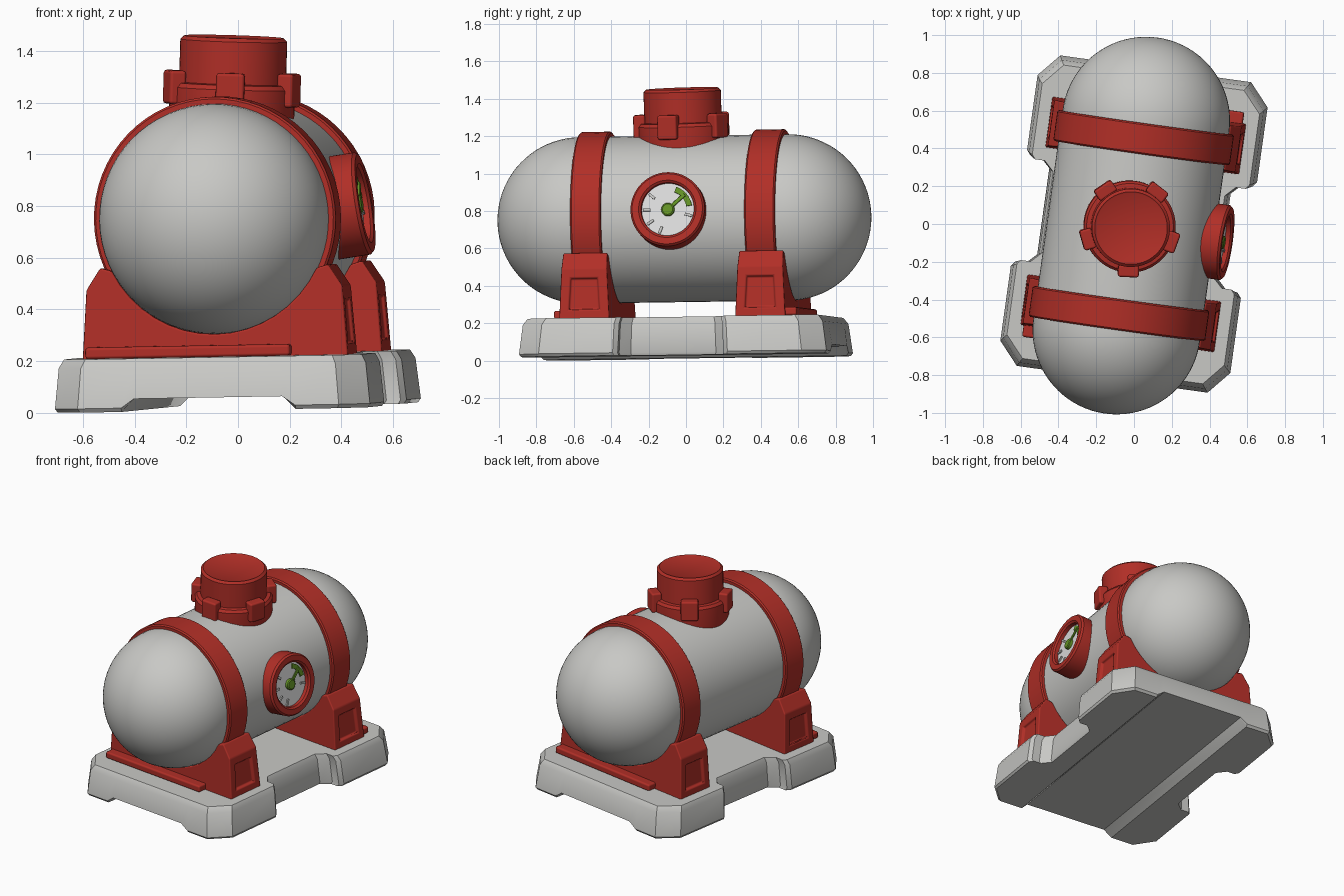
import bpy, bmesh
from math import sin, cos, pi, radians
from mathutils import Matrix, Vector

if "Cube" in bpy.data.objects:
    bpy.data.objects.remove(bpy.data.objects["Cube"])

R, CZ = 0.445, 0.737          # tank radius and axis height
WORLD = (Matrix.Translation((0, 0, 0.021)) @ Matrix.Rotation(radians(-8), 4, 'Z')
         @ Matrix.Rotation(radians(-1), 4, 'Y') @ Matrix.Rotation(radians(0.8), 4, 'X'))


def material(name, rgb):
    m = bpy.data.materials.new(name)
    m.diffuse_color = (*rgb, 1)
    m.use_nodes = True
    m.node_tree.nodes["Principled BSDF"].inputs["Base Color"].default_value = m.diffuse_color
    return m


GREY = material("light_grey", (0.58, 0.58, 0.56))
RED = material("red", (0.44, 0.028, 0.02))
GREEN = material("green", (0.13, 0.30, 0.02))
WHITE = material("dial_white", (0.74, 0.74, 0.74))


def finish(name, bm, mat, matrix=Matrix(), bevel=0.0):
    bmesh.ops.recalc_face_normals(bm, faces=bm.faces)
    bm.transform(WORLD @ matrix)
    me = bpy.data.meshes.new(name)
    bm.to_mesh(me)
    bm.free()
    me.materials.append(mat)
    ob = bpy.data.objects.new(name, me)
    bpy.context.collection.objects.link(ob)
    bpy.ops.object.select_all(action='DESELECT')
    ob.select_set(True)
    bpy.context.view_layer.objects.active = ob
    bpy.ops.object.shade_smooth_by_angle(angle=radians(35))
    if bevel:
        mod = ob.modifiers.new("soft_edges", 'BEVEL')
        mod.width, mod.segments = bevel, 2
        mod.limit_method, mod.angle_limit = 'ANGLE', radians(25)
        mod.harden_normals = True
    return ob


def lathe(name, profile, mat, matrix=Matrix(), closed=False, steps=64):
    """Turn (radius, height) points about the local z axis."""
    bm = bmesh.new()
    vs = [bm.verts.new((r, 0, h)) for r, h in profile]
    es = [bm.edges.new(p) for p in zip(vs, vs[1:] + vs[:1]) if closed or p[0] is not vs[-1]]
    bmesh.ops.spin(bm, geom=vs + es, axis=(0, 0, 1), cent=(0, 0, 0), angle=2 * pi,
                   steps=steps, use_duplicate=False)
    bmesh.ops.remove_doubles(bm, verts=bm.verts, dist=1e-5)
    return finish(name, bm, mat, matrix)


def loft(bm, rings):
    """Skin equal-length rings and cap both ends."""
    rows = [[bm.verts.new(p) for p in ring] for ring in rings]
    n = len(rows[0])
    for a, b in zip(rows, rows[1:]):
        for i in range(n):
            bm.faces.new((a[i], a[(i + 1) % n], b[(i + 1) % n], b[i]))
    bm.faces.new(rows[0])
    bm.faces.new(rows[-1])


def box(name, size, loc, mat, matrix=Matrix(), bevel=0.0):
    bm = bmesh.new()
    bmesh.ops.create_cube(bm, size=1, matrix=Matrix.Translation(loc) @ Matrix.Diagonal((*size, 1)))
    return finish(name, bm, mat, matrix, bevel)


# Base: four chamfered feet joined by a waist, with a channel underneath
quarter = [(0.485, 0.23), (0.54, 0.285), (0.595, 0.285), (0.615, 0.31), (0.615, 0.71), (0.51, 0.83)]
outline = (quarter + [(-x, y) for x, y in quarter[::-1]]
           + [(-x, -y) for x, y in quarter] + [(x, -y) for x, y in quarter[::-1]])
bm = bmesh.new()
loft(bm, [[(x * s, y * s, z) for x, y in outline]
          for s, z in ((0.985, 0), (1, 0.015), (0.975, 0.172), (0.945, 0.205))])
for x in (-0.34, -0.29, 0.29, 0.34):
    bmesh.ops.bisect_plane(bm, geom=bm.verts[:] + bm.edges[:] + bm.faces[:],
                           plane_co=(x, 0, 0), plane_no=(1, 0, 0))
for v in bm.verts:
    if abs(v.co.x) < 0.3 and v.co.z < 0.05:
        v.co.z = 0.05
finish("base", bm, GREY)

# Tank: cylinder with round ends
L = 0.56
dome = [(R * cos(t * pi / 40), L + R * sin(t * pi / 40)) for t in range(21)]
dome[-1] = (0, L + R)
lie = Matrix.Translation((0, 0, CZ)) @ Matrix.Rotation(pi / 2, 4, 'X')
lathe("tank", [(r, -h) for r, h in dome[::-1]] + dome, GREY, lie)

for side, label in ((-1, "front"), (1, "back")):
    # Strap around the tank
    c, w = -side * 0.47, 0.082
    lathe(label + "_strap", [(R - 0.02, c - w), (0.464, c - w), (0.472, c - w + 0.008),
                             (0.472, c + w - 0.008), (0.464, c + w), (R - 0.02, c + w)],
          RED, lie, closed=True)

    # Saddle under the tank, with a recessed panel on each outer face
    arc = [(R * sin(radians(a)), CZ - R * cos(radians(a))) for a in range(64, -65, -8)]
    shape = [(-0.518, 0.2), (0.518, 0.2), (0.5, 0.47), (0.445, 0.555)] + arc \
        + [(-0.445, 0.555), (-0.5, 0.47)]
    bm = bmesh.new()
    loft(bm, [[(x, side * 0.475 + s * (0.135 - 0.045 * (z - 0.2)), z) for x, z in shape]
              for s in (-1, 1)])
    bmesh.ops.recalc_face_normals(bm, faces=bm.faces)
    panels = [f for f in bm.faces if abs(f.normal.x) > 0.95 and abs(f.calc_center_median().x) > 0.5]
    bmesh.ops.inset_individual(bm, faces=panels, thickness=0.07, depth=0)
    bmesh.ops.inset_individual(bm, faces=panels, thickness=0.008, depth=-0.015)
    finish(label + "_saddle", bm, RED, bevel=0.01)

    # Low bar lying beside the saddle
    bar = Matrix.Rotation(0 if side < 0 else pi, 4, 'Z')
    box(label + "_bar", (0.8, 0.07, 0.045), (-0.1, -0.635, 0.227), RED, bar, 0.012)

# Filler cap: collar, lid and five lugs, leaning slightly
lean = (Matrix.Translation((0, 0, 1.2)) @ Matrix.Rotation(radians(3), 4, 'Y')
        @ Matrix.Rotation(radians(0.8), 4, 'X') @ Matrix.Translation((0, 0, -1.2)))
lathe("filler_cap", [(0, 1.05), (0.235, 1.05), (0.243, 1.13), (0.243, 1.235), (0.23, 1.252),
                     (0.207, 1.255), (0.207, 1.42), (0.192, 1.434), (0.185, 1.43), (0, 1.43)],
      RED, lean)
for i in range(5):
    turn = Matrix.Rotation(radians(-84 + 72 * i), 4, 'Z')
    box("cap_lug", (0.065, 0.11, 0.13), (0.233, 0, 1.235), RED, lean @ turn, 0.012)

# Gauge: housing, dial, ticks, needle and green range
G = Matrix.Translation((0, -0.02, 0.71)) @ Matrix.Rotation(radians(82), 4, 'Y')
lathe("gauge_housing", [(0.14, 0.34), (0.195, 0.34), (0.2, 0.36), (0.2, 0.508), (0.19, 0.52),
                        (0.155, 0.52), (0.143, 0.51)], RED, G, closed=True)
lathe("gauge_dial", [(0, 0.42), (0.146, 0.42), (0.146, 0.485), (0, 0.485)], WHITE, G)
lathe("needle_hub", [(0, 0.48), (0.035, 0.48), (0.035, 0.503), (0.028, 0.508), (0, 0.508)],
      GREEN, G, steps=24)


def dial_turn(deg):
    # angle measured counter-clockwise from the viewer's right
    return G @ Matrix.Rotation(radians(90 + deg), 4, 'Z')


box("needle", (0.15, 0.02, 0.01), (0.045, 0, 0.496), GREEN, dial_turn(42), 0.003)
for deg in (-15, 140, 180, 215, 250):
    box("dial_tick", (0.04, 0.014, 0.01), (0.115, 0, 0.489), GREY, dial_turn(deg))
bm = bmesh.new()
sweep = [radians(a) for a in range(10, 71, 6)]
ring = [(0.13 * cos(a), 0.13 * sin(a)) for a in sweep] + [(0.1 * cos(a), 0.1 * sin(a)) for a in sweep[::-1]]
loft(bm, [[(x, y, z) for x, y in ring] for z in (0.482, 0.494)])
finish("green_range", bm, GREEN, dial_turn(0))
